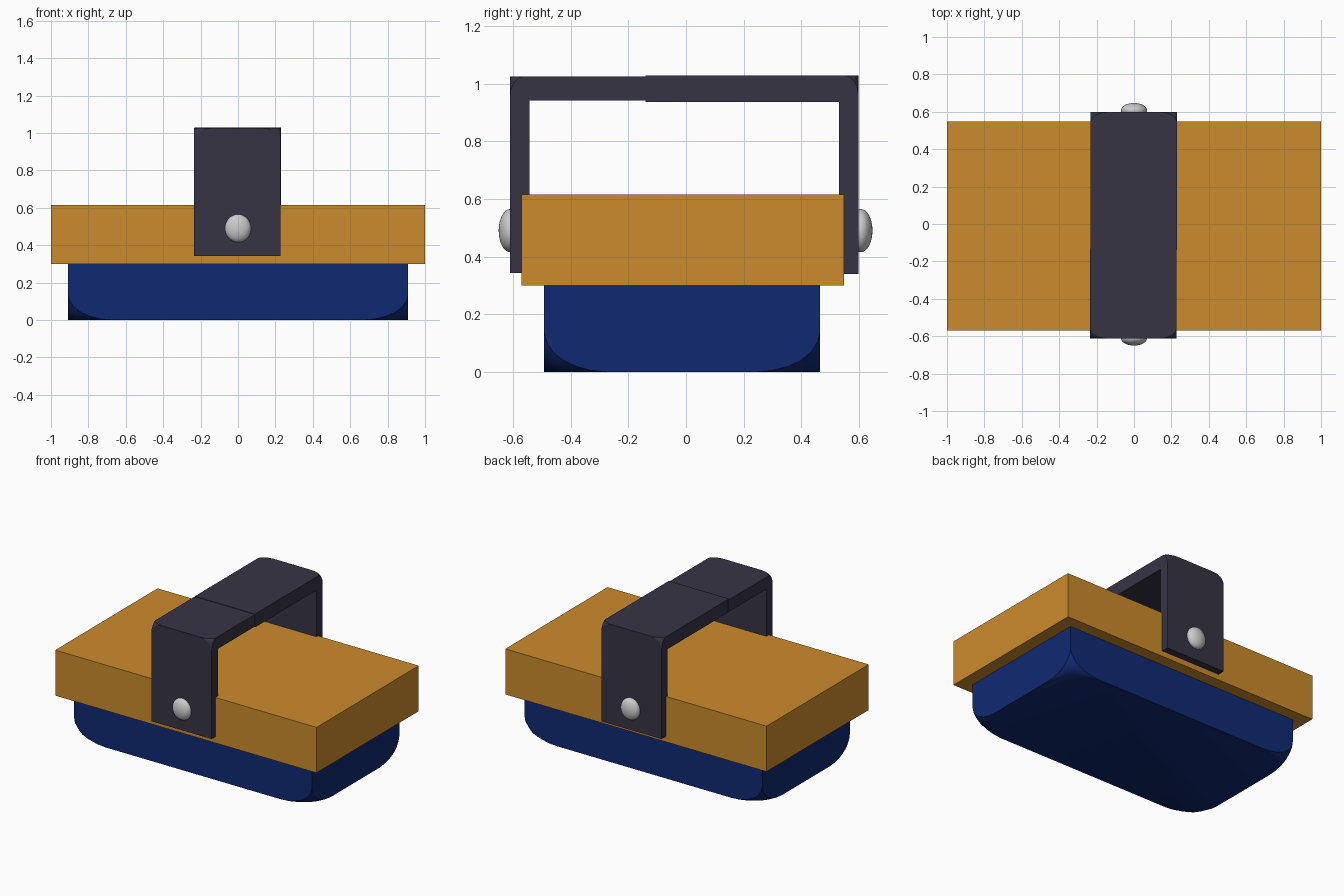
import bpy, bmesh
from mathutils import Vector

if "Cube" in bpy.data.objects:
    bpy.data.objects.remove(bpy.data.objects["Cube"])


def material(name, rgb):
    m = bpy.data.materials.new(name)
    m.diffuse_color = (*rgb, 1)
    m.use_nodes = True
    m.node_tree.nodes["Principled BSDF"].inputs["Base Color"].default_value = m.diffuse_color
    return m


ORANGE = material("orange", (0.60, 0.26, 0.025))
BLUE = material("blue", (0.005, 0.022, 0.17))
DARK = material("dark", (0.038, 0.034, 0.058))


def finish(bm, name, mat=None, smooth=False):
    bmesh.ops.recalc_face_normals(bm, faces=bm.faces)
    me = bpy.data.meshes.new(name)
    bm.to_mesh(me)
    bm.free()
    ob = bpy.data.objects.new(name, me)
    bpy.context.collection.objects.link(ob)
    if mat:
        me.materials.append(mat)
    if smooth:
        bpy.context.view_layer.objects.active = ob
        ob.select_set(True)
        bpy.ops.object.shade_smooth_by_angle()
        ob.select_set(False)
    return ob


def box(lo, hi):
    bm = bmesh.new()
    bmesh.ops.create_cube(bm, size=1)
    lo, hi = Vector(lo), Vector(hi)
    for v in bm.verts:
        v.co = (lo + hi) / 2 + v.co * (hi - lo)
    return bm


def round_corners(bm, test, size, segments=5):
    """Round chosen corner points, with a separate reach along each axis."""
    s = Vector(size)
    for v in bm.verts:
        v.co = Vector(a / b for a, b in zip(v.co, s))
    picked = [v for v in bm.verts if test(v.co * s)]
    bmesh.ops.bevel(bm, geom=picked, offset=1, offset_type='OFFSET',
                    segments=segments, profile=0.5, affect='VERTICES')
    for v in bm.verts:
        v.co = v.co * s


def bracket_half(name, x0, x1, pts, top, outer):
    """Extrude an L profile (y, z) across x and round its outer top corners."""
    bm = bmesh.new()
    face = bm.faces.new([bm.verts.new((x0, y, z)) for y, z in pts])
    ext = bmesh.ops.extrude_face_region(bm, geom=[face])["geom"]
    new = [g for g in ext if isinstance(g, bmesh.types.BMVert)]
    bmesh.ops.translate(bm, verts=new, vec=(x1 - x0, 0, 0))
    bmesh.ops.recalc_face_normals(bm, faces=bm.faces)
    round_corners(bm, lambda c: abs(c.y - outer) < 1e-3 and abs(c.z - top) < 1e-3,
                  (0.09, 0.05, 0.07), 4)
    finish(bm, name, DARK)


# Plank and blue base with rounded lower corners
finish(box((-1, -0.57, 0.30), (1, 0.548, 0.615)), "plank", ORANGE)
base = box((-0.91, -0.492, 0), (0.91, 0.465, 0.30))
round_corners(base, lambda c: c.z < 0.01, (0.24, 0.22, 0.14), 6)
finish(base, "base_block", BLUE, smooth=True)

# Strap made of two L-shaped halves that meet off centre
bracket_half("front_bracket", -0.235, 0.226,
             [(-0.611, 0.343), (-0.543, 0.343), (-0.543, 0.941),
              (-0.13, 0.941), (-0.13, 1.025), (-0.611, 1.025)], 1.025, -0.611)
bracket_half("back_bracket", -0.232, 0.229,
             [(0.598, 0.339), (0.531, 0.339), (0.531, 0.937),
              (-0.14, 0.937), (-0.14, 1.029), (0.598, 1.029)], 1.029, 0.598)

# Flattened round rivets
for name, y in (("front_rivet", -0.61), ("back_rivet", 0.607)):
    bm = bmesh.new()
    bmesh.ops.create_uvsphere(bm, u_segments=32, v_segments=16, radius=1)
    for v in bm.verts:
        v.co = Vector((v.co.x * 0.07, y + v.co.y * 0.04, 0.49 + v.co.z * 0.075))
    finish(bm, name, smooth=True)
